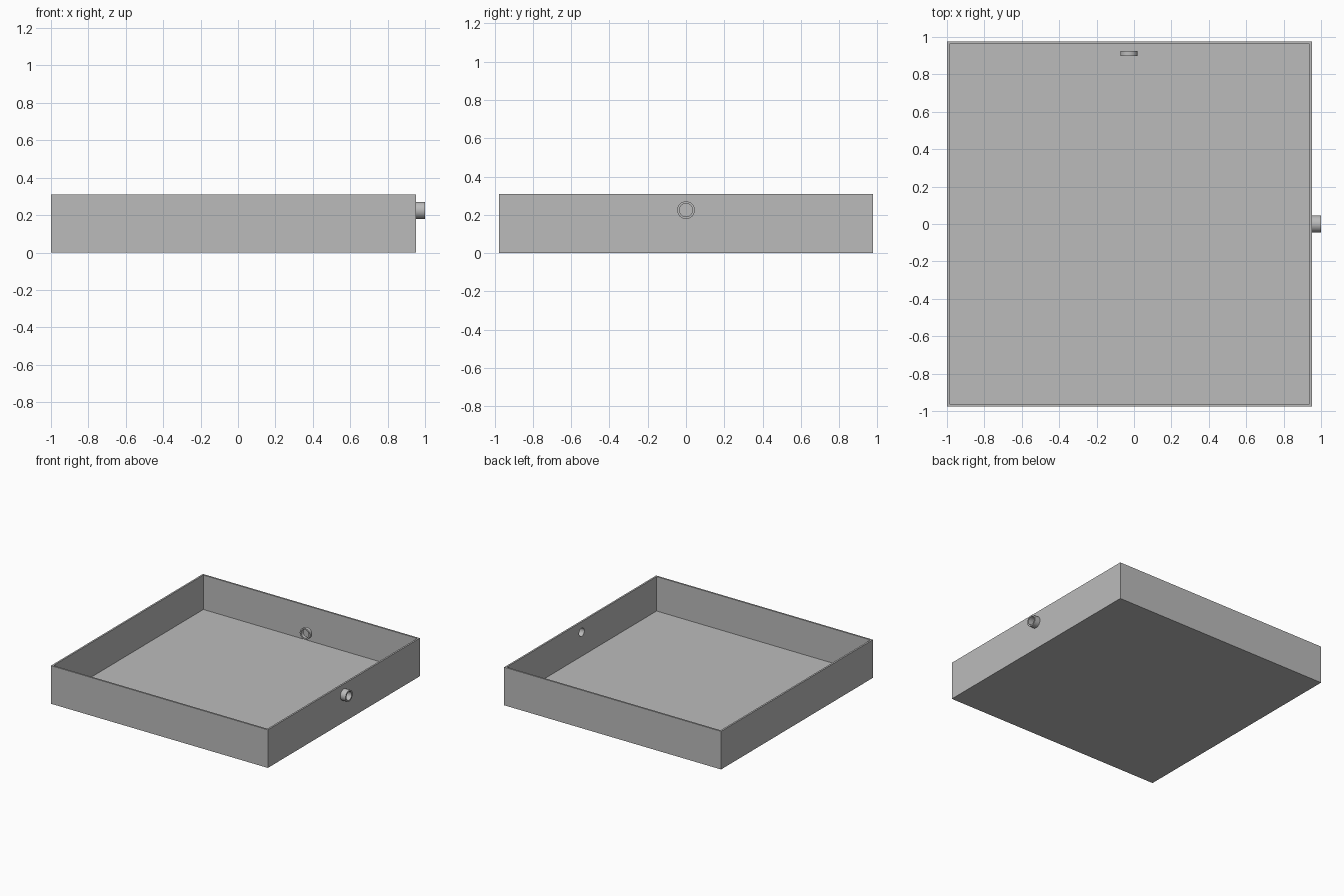
import bpy, bmesh, math
from mathutils import Matrix

cube = bpy.data.objects.get("Cube")
if cube:
    bpy.data.objects.remove(cube, do_unlink=True)

GREY = (0.5, 0.5, 0.5, 1.0)
mat = bpy.data.materials.new("plain grey")
mat.use_nodes = True
mat.diffuse_color = GREY
mat.node_tree.nodes["Principled BSDF"].inputs["Base Color"].default_value = GREY

X0, X1, Y, H = -1.0, 0.953, 0.977, 0.31    # tray extents
WALL, FLOOR = 0.02, 0.03
R_OUT, R_IN, SEG = 0.046, 0.034, 48        # pipe fitting radii


def finish(name, bm):
    bmesh.ops.recalc_face_normals(bm, faces=bm.faces)
    mesh = bpy.data.meshes.new(name)
    bm.to_mesh(mesh)
    bm.free()
    obj = bpy.data.objects.new(name, mesh)
    bpy.context.collection.objects.link(obj)
    mesh.materials.append(mat)
    return obj


def activate(obj):
    bpy.ops.object.select_all(action='DESELECT')
    obj.select_set(True)
    bpy.context.view_layer.objects.active = obj


def tube(name, start, length, turn):
    """Hollow ring along +z, then turned and moved to its start point."""
    bm = bmesh.new()
    profile = [(R_IN, 0), (R_OUT, 0), (R_OUT, length), (R_IN, length)]
    rings = []
    for i in range(SEG):
        a = 2 * math.pi * i / SEG
        rings.append([bm.verts.new((r * math.cos(a), r * math.sin(a), z))
                      for r, z in profile])
    for i in range(SEG):
        a, b = rings[i], rings[(i + 1) % SEG]
        for j in range(4):
            k = (j + 1) % 4
            bm.faces.new((a[j], b[j], b[k], a[k]))
    bm.transform(Matrix.Translation(start) @ turn)
    obj = finish(name, bm)
    activate(obj)
    bpy.ops.object.shade_smooth_by_angle(angle=math.radians(30))
    return obj


# Open tray: box with its top inset and pushed down
bm = bmesh.new()
bmesh.ops.create_cube(bm, size=1)
bm.transform(Matrix.Translation(((X0 + X1) / 2, 0, H / 2))
             @ Matrix.Diagonal((X1 - X0, 2 * Y, H, 1)))
top = max(bm.faces, key=lambda f: f.calc_center_median().z)
bmesh.ops.inset_region(bm, faces=[top], thickness=WALL)
well = bmesh.ops.extrude_face_region(bm, geom=[top])["geom"]
bmesh.ops.translate(bm, vec=(0, 0, FLOOR - H),
                    verts=[g for g in well if isinstance(g, bmesh.types.BMVert)])
if top.is_valid:
    bmesh.ops.delete(bm, geom=[top], context='FACES_ONLY')
tray = finish("tray", bm)

# Drain hole through the side wall
along_x = Matrix.Rotation(math.pi / 2, 4, 'Y')
drain_z = 0.225
bm = bmesh.new()
bmesh.ops.create_cone(bm, cap_ends=True, segments=SEG, radius1=R_IN, radius2=R_IN,
                      depth=4 * WALL,
                      matrix=Matrix.Translation((X1 - WALL / 2, 0, drain_z)) @ along_x)
cutter = finish("drain_cutter", bm)
cutter.hide_render = True
cut = tray.modifiers.new("drain hole", 'BOOLEAN')
cut.operation = 'DIFFERENCE'
cut.solver = 'EXACT'
cut.object = cutter
activate(tray)
bpy.ops.object.modifier_apply(modifier=cut.name)
bpy.data.objects.remove(cutter, do_unlink=True)

# Drain spout outside, loose ring inside near the back wall
tube("drain_spout", (X1, 0, drain_z), 1.0 - X1, along_x)
tube("inner_ring", (-0.027, 0.926, 0.112), 0.028, Matrix.Rotation(math.pi / 2, 4, 'X'))
